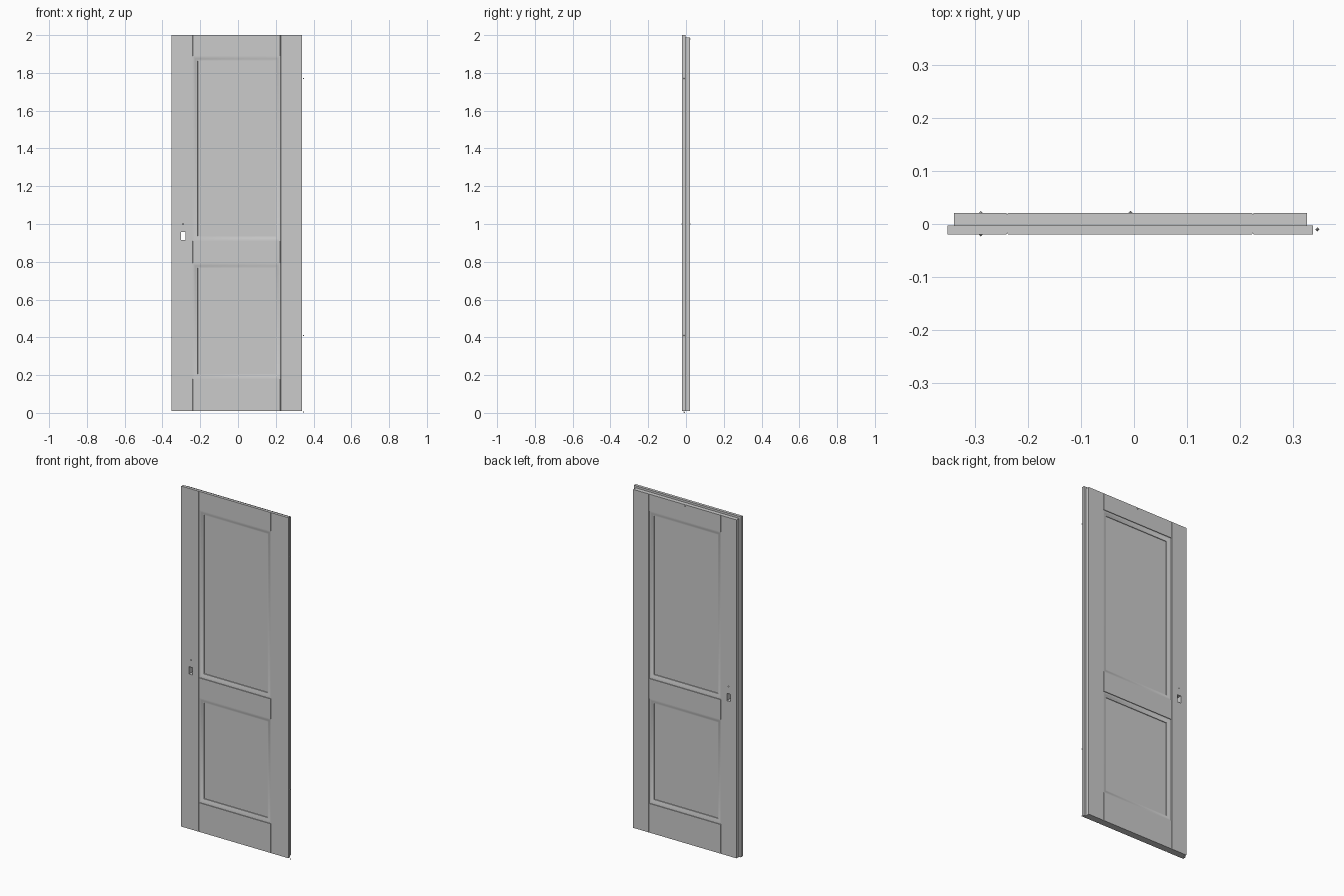
import bpy, bmesh
from math import radians

if "Cube" in bpy.data.objects:
    bpy.data.objects.remove(bpy.data.objects["Cube"])

FRONT, STEP, BACK = -0.020, -0.003, 0.021      # leaf depth planes
BOTTOM, TOP, BACK_TOP = 0.01, 2.0, 1.988
JOINTS = (-0.24, 0.225)                        # stile / rail joints
V = 0.002                                      # V-groove half width


def make_object(name, bm):
    bmesh.ops.recalc_face_normals(bm, faces=bm.faces)
    mesh = bpy.data.meshes.new(name)
    bm.to_mesh(mesh)
    bm.free()
    ob = bpy.data.objects.new(name, mesh)
    bpy.context.collection.objects.link(ob)
    return ob


def loft(name, rings):
    """Closed solid through rings that share a vertex count."""
    bm = bmesh.new()
    loops = [[bm.verts.new(p) for p in r] for r in rings]
    n = len(loops[0])
    for a, b in zip(loops, loops[1:]):
        for i in range(n):
            j = (i + 1) % n
            bm.faces.new((a[i], a[j], b[j], b[i]))
    bm.faces.new(loops[0])
    bm.faces.new(loops[-1])
    return make_object(name, bm)


def rect(x0, x1, z0, z1, y):
    return [(x0, y, z0), (x1, y, z0), (x1, y, z1), (x0, y, z1)]


def box(name, x0, x1, y0, y1, z0, z1):
    return loft(name, [rect(x0, x1, z0, z1, y) for y in (y0, y1)])


def activate(ob):
    bpy.ops.object.select_all(action='DESELECT')
    ob.select_set(True)
    bpy.context.view_layer.objects.active = ob


def cut(ob, cutter):
    mod = ob.modifiers.new("cut", 'BOOLEAN')
    mod.operation, mod.solver, mod.object = 'DIFFERENCE', 'EXACT', cutter
    activate(ob)
    bpy.ops.object.modifier_apply(modifier=mod.name)
    bpy.data.objects.remove(cutter)


# Door leaf: rebated plan profile with V-grooves at the joints, extruded upwards
def grooved(y, inward):
    pts = []
    for x in JOINTS:
        pts += [(x - V, y), (x, y + inward * V * 1.5), (x + V, y)]
    return pts


plan = [(-0.353, FRONT)] + grooved(FRONT, 1) + [
    (0.339, FRONT), (0.339, STEP), (0.327, STEP), (0.327, BACK)]
plan += grooved(BACK, -1)[::-1] + [(-0.341, BACK), (-0.341, STEP), (-0.353, STEP)]
leaf = loft("door_leaf", [[(x, y, z) for x, y in plan] for z in (BOTTOM, TOP)])

# Rebate along the top and the lock hole
cut(leaf, box("top_rebate", -1, 1, STEP, 1, BACK_TOP, 3))
cut(leaf, box("lock_hole", -0.303, -0.279, -1, 1, 0.915, 0.958))

# Moulded panel recesses on both faces: (inset, depth) profile
moulding = [(0, -0.02), (0, 0.004), (0.005, 0.0044), (0.010, 0.0056), (0.015, 0.0076),
            (0.020, 0.0094), (0.025, 0.0102), (0.026, 0.0102), (0.027, 0.013)]
for z0, z1 in ((0.18, 0.793), (0.91, 1.89)):
    for face, inward in ((FRONT, 1), (BACK, -1)):
        rings = [rect(JOINTS[0] + i, JOINTS[1] - i, z0 + i, z1 - i, face + inward * d)
                 for i, d in moulding]
        cut(leaf, loft("panel_recess", rings))
activate(leaf)
bpy.ops.object.shade_smooth_by_angle(angle=radians(28))

# Tiny octahedral fixing points for handles, hinges and closer
points = {
    "handle_point_front": (-0.29, FRONT, 1.0), "handle_point_back": (-0.29, BACK, 1.0),
    "hinge_point_lower": (0.347, -0.01, 0.41), "hinge_point_upper": (0.347, -0.01, 1.77),
    "hinge_point_base": (0.347, -0.01, 0.004), "closer_point": (-0.007, BACK, 1.98),
}
for name, loc in points.items():
    bm = bmesh.new()
    bmesh.ops.create_uvsphere(bm, u_segments=4, v_segments=2, radius=0.004)
    make_object(name, bm).location = loc
